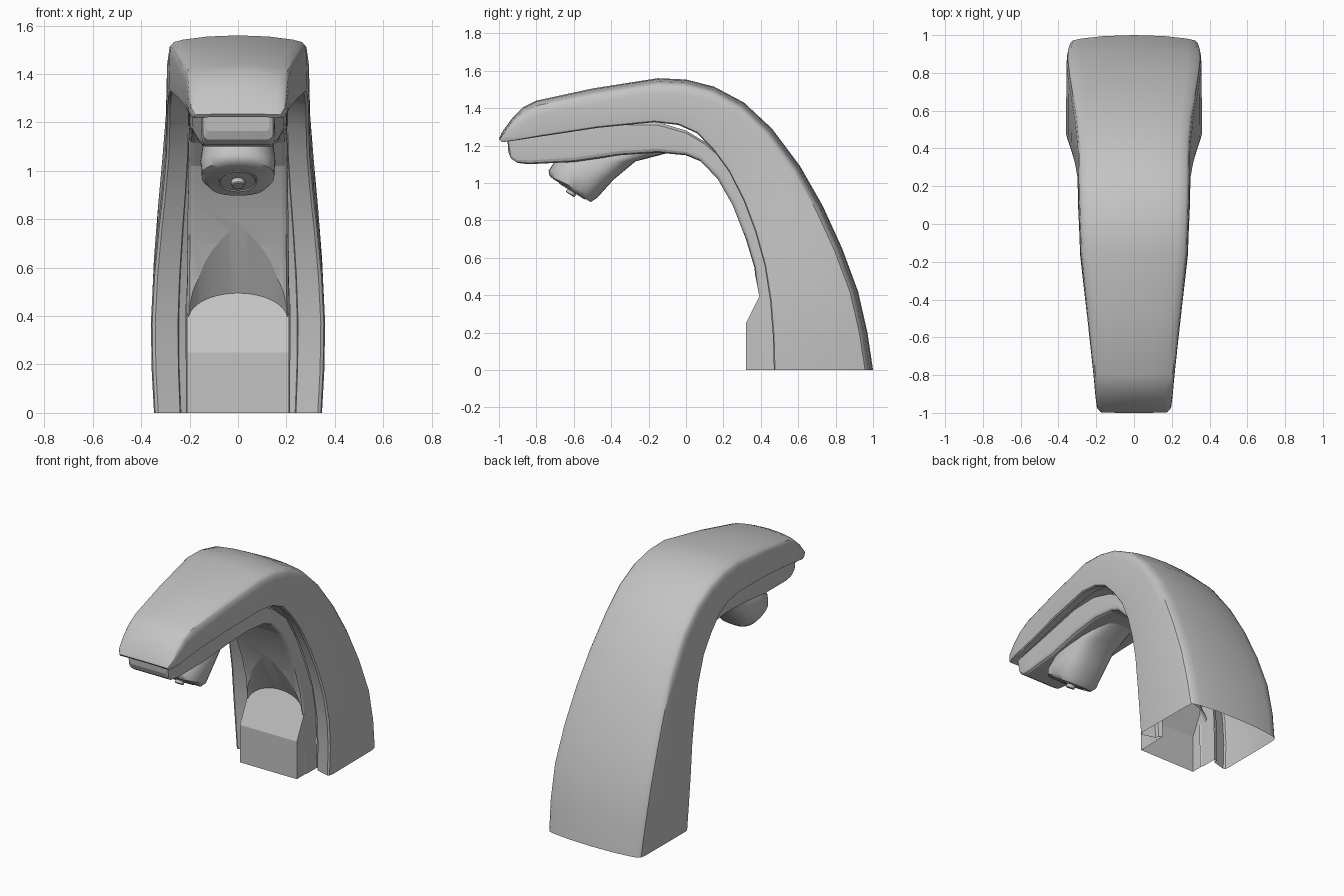
import bpy, bmesh, math
from mathutils import Vector

cube = bpy.data.objects.get("Cube")
if cube:
    bpy.data.objects.remove(cube)

metal = bpy.data.materials.new("satin_grey")
metal.use_nodes = True
GREY = (0.55, 0.55, 0.55, 1)
metal.diffuse_color = GREY
metal.node_tree.nodes["Principled BSDF"].inputs["Base Color"].default_value = GREY


def smooth(obj, angle):
    bpy.ops.object.select_all(action='DESELECT')
    obj.select_set(True)
    bpy.context.view_layer.objects.active = obj
    bpy.ops.object.shade_smooth_by_angle(angle=math.radians(angle))


def finish(name, bm, angle=35):
    bmesh.ops.recalc_face_normals(bm, faces=bm.faces)
    mesh = bpy.data.meshes.new(name)
    bm.to_mesh(mesh)
    bm.free()
    obj = bpy.data.objects.new(name, mesh)
    bpy.context.collection.objects.link(obj)
    mesh.materials.append(metal)
    smooth(obj, angle)
    return obj


def skin(rings):
    """Closed tube through equal-length rings of points."""
    bm = bmesh.new()
    loops = [[bm.verts.new(p) for p in ring] for ring in rings]
    n = len(loops[0])
    for a, b in zip(loops, loops[1:]):
        for i in range(n):
            j = (i + 1) % n
            bm.faces.new((a[i], a[j], b[j], b[i]))
    bm.faces.new(loops[0])
    bm.faces.new(loops[-1])
    return bm


def loft(stations, half):
    """Stations: upper y,z, lower y,z, half width. Section: u, v, inset."""
    section = half + [(-u, v, d) for u, v, d in reversed(half) if u > 0]
    rings = []
    for uy, uz, ly, lz, w in stations:
        up, low = Vector((0, uy, uz)), Vector((0, ly, lz))
        axis = up - low
        k = min(1, axis.length / 0.2)
        axis_n = axis.normalized()
        rings.append([low + axis * v + axis_n * d * k + Vector((u * w, 0, 0))
                      for u, v, d in section])
    return skin(rings)


def drop(bm, test):
    bmesh.ops.delete(bm, geom=[f for f in bm.faces if test(f, f.calc_center_median())],
                     context='FACES')


# Curved outer shell: crowned top, rounded edges, channel underneath, open foot
shell_path = [
    (-1.0, 1.235, -.985, 1.218, .18), (-.985, 1.27, -.95, 1.222, .198),
    (-.93, 1.345, -.88, 1.232, .206), (-.87, 1.405, -.8, 1.245, .212),
    (-.8, 1.44, -.7, 1.26, .22), (-.5, 1.505, -.47, 1.295, .25),
    (-.15, 1.56, -.17, 1.325, .285), (0, 1.553, -.04, 1.31, .29),
    (.15, 1.515, .06, 1.265, .295), (.31, 1.43, .15, 1.17, .297),
    (.46, 1.29, .23, 1.06, .3), (.61, 1.09, .31, .9, .315),
    (.73, .88, .37, .74, .333), (.835, .65, .42, .56, .35),
    (.92, .42, .45, .37, .36), (.97, .2, .465, .18, .357), (1, 0, .47, 0, .347)]
shell_section = [(0, 1, 0), (.45, 1, -.005), (.8, 1, -.018), (.93, 1, -.028),
                 (.975, 1, -.043), (.993, 1, -.08), (1, 0, .03), (.985, 0, .006),
                 (.95, 0, 0), (.69, 0, .025), (.68, 0, .05), (.6, 0, .06), (0, 0, .06)]
bm = loft(shell_path, shell_section)
drop(bm, lambda f, c: c.z < .001 or (c.z < .95 and abs(c.x) < .15 and c.y < .58))
finish("outer_shell", bm)

# Inner arm under the shell
arm_path = [
    (-.955, 1.235, -.95, 1.165, .13), (-.952, 1.237, -.935, 1.13, .145),
    (-.94, 1.24, -.9, 1.107, .15),
    (-.8, 1.265, -.84, 1.1, .155), (-.6, 1.295, -.6, 1.112, .17),
    (-.35, 1.33, -.35, 1.148, .19), (-.15, 1.325, -.15, 1.162, .2),
    (0, 1.28, 0, 1.148, .2), (.1, 1.22, .08, 1.115, .203),
    (.22, 1.12, .17, 1.02, .205), (.33, .94, .25, .88, .207),
    (.42, .74, .32, .7, .209), (.5, .54, .365, .55, .211),
    (.53, .38, .385, .38, .213), (.545, 0, .39, 0, .215)]
arm_section = [(.9, 1, 0), (1, 1, -.02), (1, 0, .05), (.985, 0, .025),
               (.95, 0, .008), (.88, 0, 0)]
arm = finish("inner_arm", loft(arm_path, arm_section))

# Rounded scoop cut into the arm above the block
rings = []
for z in (.3, .82):
    back = .445 - .55 * (z - .49)
    arc = [(.205 * math.cos(t), back - .115 * (1 - math.sin(t)), z)
           for t in (math.pi * i / 28 for i in range(29))]
    rings.append([(.205, -.1, z)] + arc + [(-.205, -.1, z)])
scoop = finish("scoop_cutter", skin(rings))
scoop.hide_render = True
cut = arm.modifiers.new("scoop", 'BOOLEAN')
cut.operation = 'DIFFERENCE'
cut.solver = 'EXACT'
cut.object = scoop
bpy.context.view_layer.objects.active = arm
bpy.ops.object.modifier_apply(modifier=cut.name)
bpy.data.objects.remove(scoop)

# Open the arm where it runs inside the shell and the block
bm = bmesh.new()
bm.from_mesh(arm.data)
drop(bm, lambda f, c: c.z < .001 or (c.z < .37 and abs(f.normal.x) < .5)
     or (c.z < .95 and f.normal.y > .5))
bm.to_mesh(arm.data)
bm.free()
smooth(arm, 12)

# Foot block with sloping top, open behind and below
bm = bmesh.new()
profile = [(.32, 0), (.32, .25), (.455, .52), (.47, .52), (.47, 0)]
right, left = [[bm.verts.new((x, y, z)) for y, z in profile] for x in (-.21, .21)]
bm.faces.new(right)
bm.faces.new(left)
for i in (0, 1):
    bm.faces.new((right[i], right[i + 1], left[i + 1], left[i]))
finish("foot_block", bm, 20)

# Nozzle body hanging from the arm
nozzle_path = [
    (-.67, 1.17, -.02, 1.18, .115), (-.705, 1.11, -.27, 1.115, .145),
    (-.735, 1.065, -.39, 1.015, .155), (-.728, 1.035, -.475, .92, .15),
    (-.705, 1.018, -.51, .898, .125)]
round_section = []
for i in range(17):
    t = math.pi * (.5 - i / 16)
    c, s = math.cos(t), math.sin(t)
    round_section.append((c ** .8 if 0 < i < 16 else 0,
                          .5 + .5 * math.copysign(abs(s) ** .8, s), 0))
bm = loft(nozzle_path, round_section)
finish("nozzle_body", bm, 50)

# Outlet ring and peg on the nozzle face
out = Vector((0, -.524, -.852)).normalized()
centre = Vector((0, -.6075, .958))
side = Vector((1, 0, 0))
other = out.cross(side)


def turned(name, profile, count=24):
    rings = [[centre + out * h + (side * math.cos(a) + other * math.sin(a)) * r
              for a in (2 * math.pi * i / count for i in range(count))]
             for r, h in profile]
    finish(name, skin(rings))


turned("outlet_ring", [(.083, -.01), (.083, .003), (.077, .005), (.072, .001), (.05, .001)])
turned("outlet_peg", [(.028, -.01), (.028, .02), (.023, .024)], 12)
